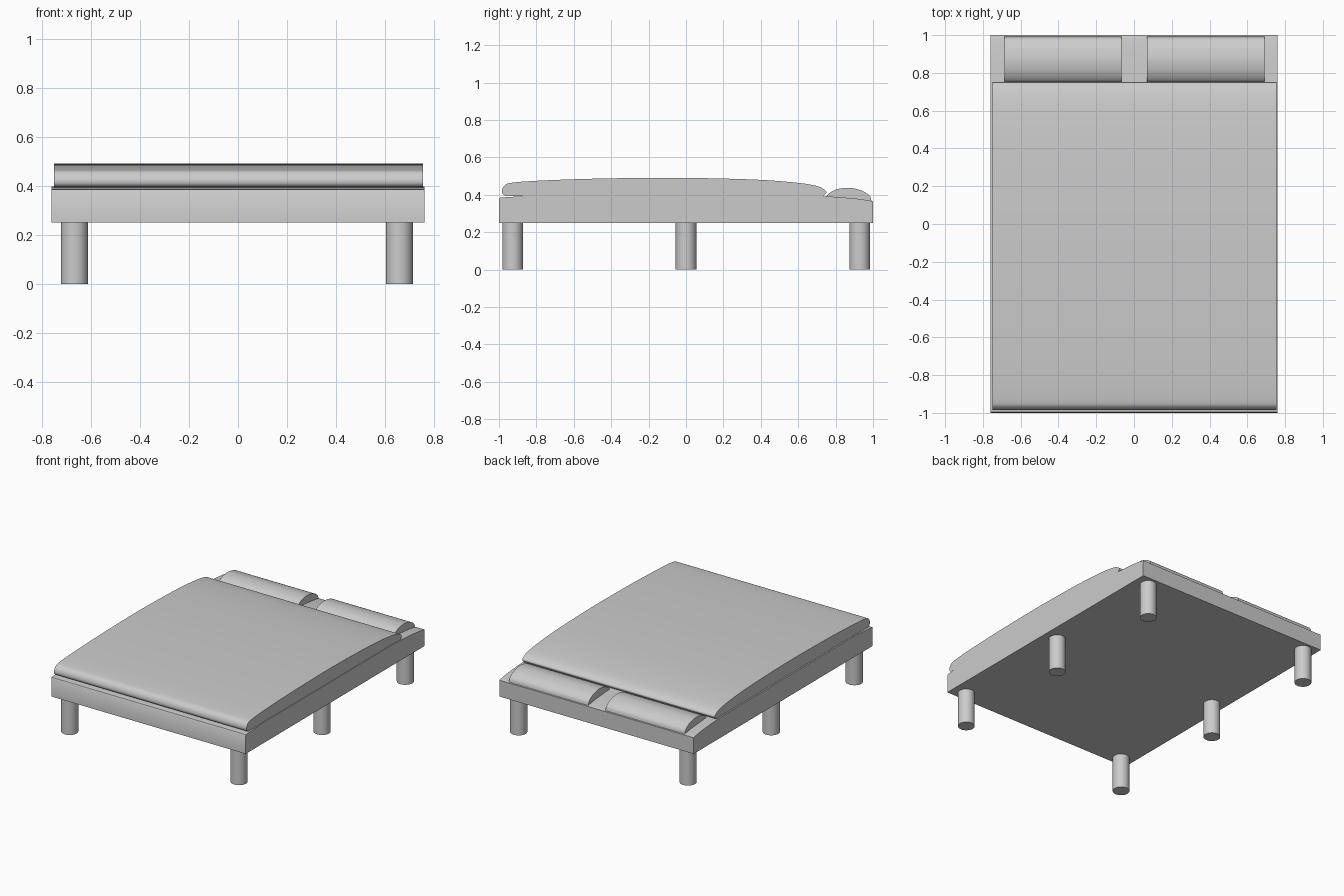
import bpy, bmesh
from mathutils import Vector

if "Cube" in bpy.data.objects:
    bpy.data.objects.remove(bpy.data.objects["Cube"])


def smooth_curve(pts, steps=4):
    """Catmull-Rom through (y, z) points."""
    p = [Vector(q) for q in pts]
    p = [p[0]] + p + [p[-1]]
    out = []
    for a, b, c, d in zip(p, p[1:], p[2:], p[3:]):
        for i in range(steps):
            t = i / steps
            out.append(0.5 * (2 * b + (c - a) * t + (2 * a - 5 * b + 4 * c - d) * t**2
                              + (3 * b - a - 3 * c + d) * t**3))
    out.append(p[-1])
    return out


def shade(ob):
    bpy.ops.object.select_all(action='DESELECT')
    ob.select_set(True)
    bpy.context.view_layer.objects.active = ob
    bpy.ops.object.shade_smooth_by_angle(angle=0.6)


def extrude_x(name, profile, x0, x1):
    """Extrude a closed (y, z) profile from x0 to x1."""
    bm = bmesh.new()
    a, b = [[bm.verts.new((x, q[0], q[1])) for q in profile] for x in (x0, x1)]
    bm.faces.new(a)
    bm.faces.new(b[::-1])
    for i in range(len(a)):
        bm.faces.new((a[i - 1], b[i - 1], b[i], a[i]))
    bmesh.ops.recalc_face_normals(bm, faces=bm.faces)
    mesh = bpy.data.meshes.new(name)
    bm.to_mesh(mesh)
    bm.free()
    ob = bpy.data.objects.new(name, mesh)
    bpy.context.collection.objects.link(ob)
    shade(ob)
    return ob


# mattress base, sagging slightly towards the head
base_top = smooth_curve([(1, 0.365), (0.96, 0.373), (0.85, 0.385), (0.65, 0.395),
                         (0.2, 0.396), (-0.5, 0.396), (-0.75, 0.397), (-0.9, 0.391), (-0.985, 0.386)])
extrude_x("mattress_base", [(-1, 0.25), (1, 0.25)] + base_top + [(-0.996, 0.384), (-1, 0.378)], -0.76, 0.76)

# puffed duvet with rounded ends
duvet = smooth_curve([(-0.965, 0.394), (-0.98, 0.405), (-0.983, 0.425), (-0.97, 0.45), (-0.935, 0.464),
                      (-0.8, 0.475), (-0.5, 0.486), (-0.15, 0.491), (0.1, 0.489), (0.4, 0.48),
                      (0.6, 0.464), (0.7, 0.447), (0.74, 0.428), (0.75, 0.411), (0.73, 0.39)])
extrude_x("duvet", duvet, -0.75, 0.755)

# pair of pillows
pillow = smooth_curve([(0.75, 0.39), (0.765, 0.408), (0.80, 0.427), (0.84, 0.436), (0.88, 0.437),
                       (0.93, 0.426), (0.965, 0.409), (0.985, 0.39), (0.992, 0.365)])
for name, x0, x1 in (("left_pillow", -0.685, -0.065), ("right_pillow", 0.07, 0.69)):
    extrude_x(name, pillow, x0, x1)

# six round legs
for side, x in (("left", -0.667), ("right", 0.658)):
    for row, y in (("front", -0.927), ("middle", 0), ("back", 0.929)):
        bpy.ops.mesh.primitive_cylinder_add(vertices=32, radius=0.055, depth=0.252, location=(x, y, 0.126))
        leg = bpy.context.object
        leg.name = f"{row}_{side}_leg"
        shade(leg)
